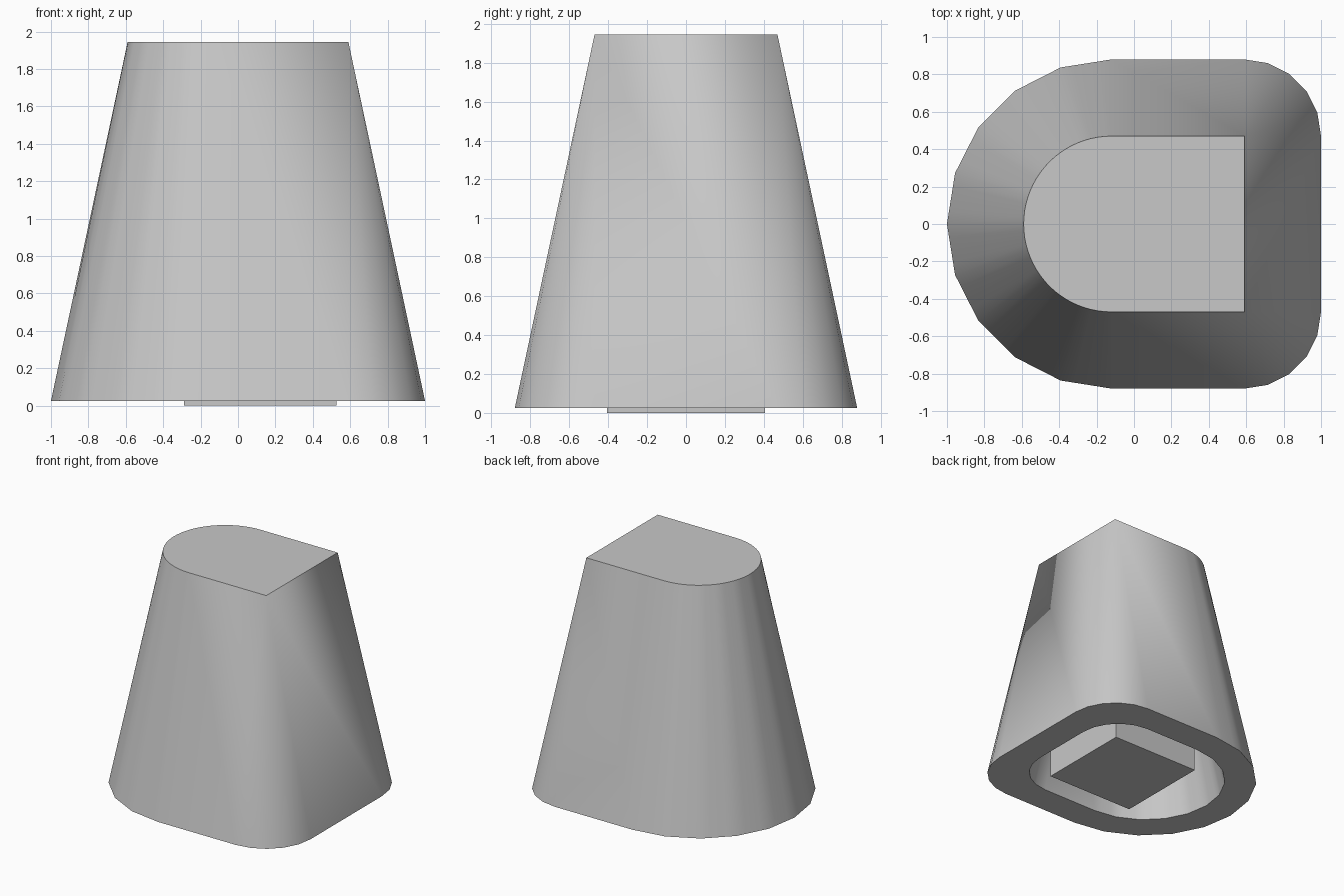
import bpy
import bmesh
from math import pi, sin, cos

old = bpy.data.objects.get("Cube")
if old:
    bpy.data.objects.remove(old, do_unlink=True)

grey = bpy.data.materials.new("light_grey")
grey.use_nodes = True
colour = (0.58, 0.58, 0.58, 1)
grey.diffuse_color = colour
grey.node_tree.nodes["Principled BSDF"].inputs["Base Color"].default_value = colour

ARC_X = -0.12          # centre of the rounded end
COARSE, FINE = 10, 4   # facets at the base, subdivisions of each at the top


def arc(cx, cy, r, start, sweep, steps, split=1, chords=False):
    """Arc points; with chords the subdivisions stay on straight facets."""
    def at(t):
        a = start + sweep * t / steps
        return cx + r * cos(a), cy + r * sin(a)
    points = []
    for i in range(steps * split + 1):
        k, f = divmod(i, split)
        if chords and f:
            p, q = at(k), at(k + 1)
            f /= split
            points.append((p[0] + (q[0] - p[0]) * f, p[1] + (q[1] - p[1]) * f))
        else:
            points.append(at(i / split))
    return points


def outline(x, y, flare):
    """Arch outline with square corners at (x, +-y), widened by flare."""
    return (arc(x, -y, flare, -pi / 2, pi / 2, 5)
            + arc(x, y, flare, 0, pi / 2, 5)
            + arc(ARC_X, 0, y + flare, pi / 2, pi, COARSE, FINE, flare > 0))


def finish(bm, name):
    bmesh.ops.remove_doubles(bm, verts=bm.verts, dist=0.0001)
    bmesh.ops.recalc_face_normals(bm, faces=bm.faces)
    mesh = bpy.data.meshes.new(name)
    bm.to_mesh(mesh)
    bm.free()
    mesh.materials.append(grey)
    obj = bpy.data.objects.new(name, mesh)
    bpy.context.collection.objects.link(obj)
    return obj


# Tapered hollow shell: roof, outer wall, base rim, inner wall, ceiling
bm = bmesh.new()
levels = [(0.59, 0.47, 0, 1.945), (0.59, 0.47, 0.41, 0.025),
          (0.39, 0.27, 0.36, 0.025), (0.39, 0.27, 0, 1.71)]
rings = [[bm.verts.new((px, py, z)) for px, py in outline(x, y, flare)]
         for x, y, flare, z in levels]
for a, b in zip(rings, rings[1:]):
    for i in range(len(a)):
        j = (i + 1) % len(a)
        bm.faces.new((a[i], a[j], b[j], b[i]))
bm.faces.new(rings[0])
bm.faces.new(rings[-1])
shell = finish(bm, "tapered_shell")
bpy.context.view_layer.objects.active = shell
shell.select_set(True)
bpy.ops.object.shade_smooth_by_angle(angle=pi / 6)

# Square post running from the ceiling to just below the rim
bm = bmesh.new()
bmesh.ops.create_cube(bm, size=1)
bmesh.ops.scale(bm, vec=(0.815, 0.81, 1.75), verts=bm.verts)
bmesh.ops.translate(bm, vec=(0.118, 0, 0.875), verts=bm.verts)
finish(bm, "inner_post")
